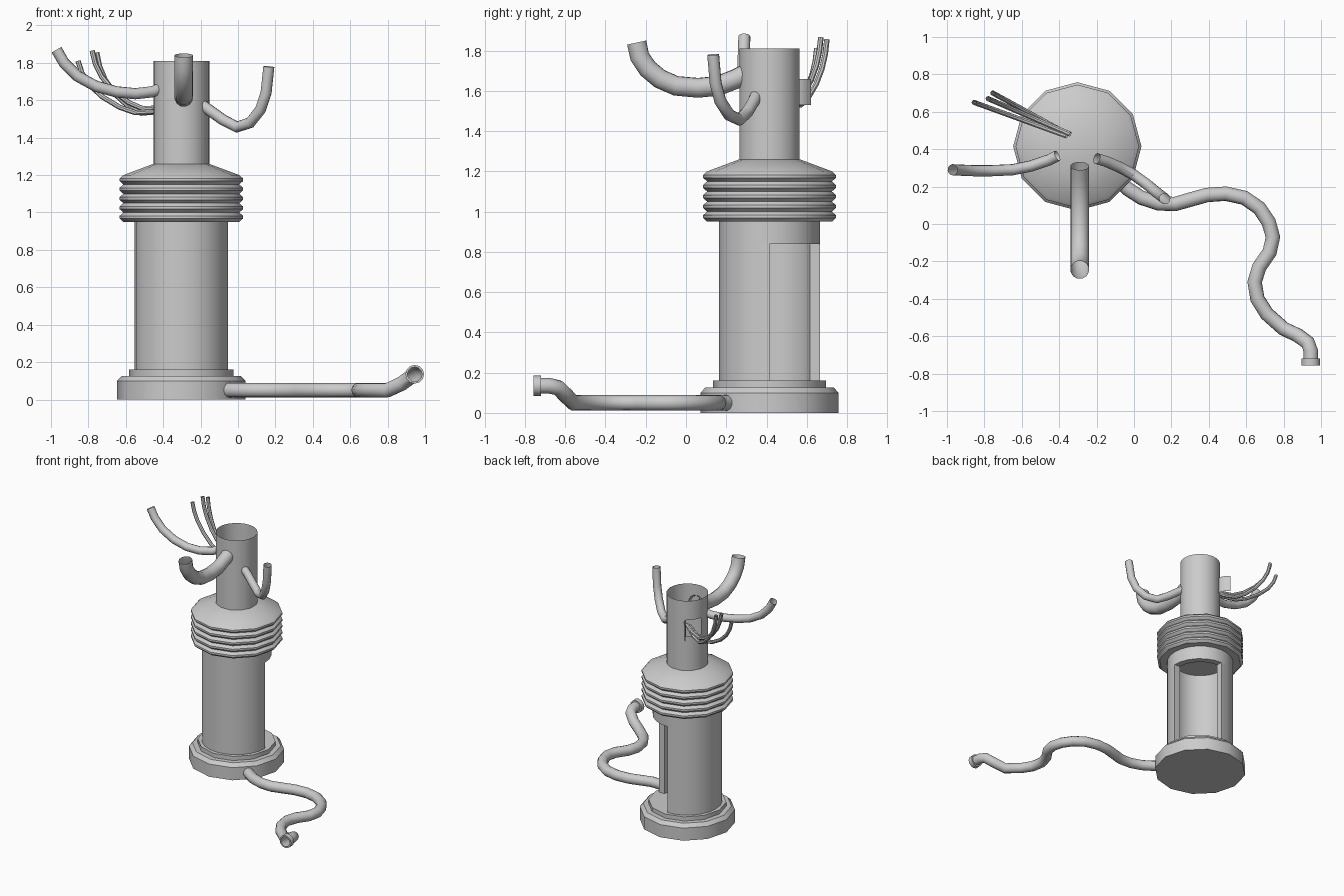
import bpy, bmesh, math
from math import sin, cos, radians
from mathutils import Vector

if "Cube" in bpy.data.objects:
    bpy.data.objects.remove(bpy.data.objects["Cube"])

CX, CY = -0.303, 0.415   # vertical axis of the machine


def finish(name, bm, normals=True):
    if normals:
        bmesh.ops.recalc_face_normals(bm, faces=bm.faces)
    me = bpy.data.meshes.new(name)
    bm.to_mesh(me)
    bm.free()
    ob = bpy.data.objects.new(name, me)
    bpy.context.collection.objects.link(ob)
    bpy.ops.object.select_all(action='DESELECT')
    ob.select_set(True)
    bpy.context.view_layer.objects.active = ob
    bpy.ops.object.shade_smooth_by_angle(angle=radians(35))
    return ob


def lathe(name, profile, sides, start=0, end=360, closed=False, cap=False, hole=None):
    """Spin (radius, z) points about the axis; hole = (row, first, last) faces left out."""
    bm = bmesh.new()
    full = end - start >= 360
    cols = []
    for i in range(sides if full else sides + 1):
        a = radians(start + (end - start) * i / sides)
        cols.append([bm.verts.new((CX + r * cos(a), CY + r * sin(a), z)) for r, z in profile])
    n = len(profile)
    for i in range(sides):
        p, q = cols[i], cols[(i + 1) % len(cols)]
        for j in range(n if closed else n - 1):
            if hole and j == hole[0] and hole[1] <= i < hole[2]:
                continue
            k = (j + 1) % n
            bm.faces.new((p[j], q[j], q[k], p[k]))
    if cap:
        bm.faces.new([c[0] for c in cols])
        bm.faces.new([c[-1] for c in cols])
    if closed and not full:
        bm.faces.new(cols[0])
        bm.faces.new(cols[-1])
    return finish(name, bm)


def tube(name, points, radius, sides=12):
    """Open round tube swept through the points."""
    pts = [Vector(p) for p in points]
    bm = bmesh.new()
    rings, prev = [], None
    side = None
    for i, p in enumerate(pts):
        t = (pts[min(i + 1, len(pts) - 1)] - pts[max(i - 1, 0)]).normalized()
        if side is None:
            side = t.cross(Vector((0.3, 0.2, 1))).normalized()
        side = (side - t * side.dot(t)).normalized()
        up = t.cross(side)
        rings.append([bm.verts.new(p + radius * (side * cos(k * math.tau / sides) + up * sin(k * math.tau / sides)))
                      for k in range(sides)])
    for a, b in zip(rings, rings[1:]):
        for k in range(sides):
            m = (k + 1) % sides
            bm.faces.new((a[k], a[m], b[m], b[k]))
    return finish(name, bm)


# Stepped base
lathe("base", [(0.343, 0), (0.343, 0.10), (0.318, 0.127), (0.28, 0.127), (0.28, 0.16)], 12, cap=True)

# Hollow body with a quarter opening towards the back right
lathe("body_wall", [(0.20, 0.16), (0.25, 0.16), (0.25, 0.84), (0.20, 0.84)], 18, 90, 360, closed=True)
lathe("body_lintel", [(0.20, 0.84), (0.25, 0.84), (0.25, 0.955), (0.20, 0.955)], 24, closed=True)

# Ribbed collar with sloped shoulder
rib = [(0.27, 0.95)]
for i in range(5):
    z = 0.95 + i * 0.05
    rib += [(0.31, z), (0.33, z + 0.018), (0.33, z + 0.032)]
rib += [(0.31, 1.20), (0.15, 1.26)]
lathe("collar", rib, 12, cap=True)

# Upper pipe with a small hatch opening, and its swung-out hatch
lathe("upper_pipe", [(0.15, 1.255), (0.15, 1.53), (0.15, 1.66), (0.15, 1.81)], 24, hole=(1, 8, 11))
bm = bmesh.new()
flap = [(-0.38, 0.543), (-0.387, 0.575), (-0.405, 0.602), (-0.43, 0.622)]
low = [bm.verts.new((x, y, 1.53)) for x, y in flap]
high = [bm.verts.new((x, y, 1.66)) for x, y in flap]
for i in range(3):
    bm.faces.new((low[i], low[i + 1], high[i + 1], high[i]))
bmesh.ops.solidify(bm, geom=bm.faces[:], thickness=0.004)
finish("hatch", bm)

# Curved arms
tube("front_arm", [(-0.29, 0.31, 1.69), (-0.29, 0.25, 1.66), (-0.29, 0.16, 1.625), (-0.29, 0.06, 1.615),
                   (-0.29, -0.05, 1.625), (-0.29, -0.13, 1.66), (-0.29, -0.19, 1.71),
                   (-0.29, -0.23, 1.77), (-0.29, -0.245, 1.84)], 0.05)
tube("right_arm", [(-0.20, 0.35, 1.58), (-0.15, 0.335, 1.545), (-0.08, 0.305, 1.495), (-0.005, 0.265, 1.457),
                   (0.065, 0.215, 1.48), (0.12, 0.17, 1.55), (0.15, 0.147, 1.64), (0.165, 0.135, 1.78)], 0.03)
tube("left_arm", [(-0.41, 0.365, 1.665), (-0.46, 0.34, 1.645), (-0.55, 0.31, 1.635), (-0.65, 0.29, 1.645),
                  (-0.76, 0.285, 1.675), (-0.86, 0.285, 1.73), (-0.93, 0.288, 1.80), (-0.97, 0.29, 1.87)], 0.03)

# Three thin wires leaving the hatch, bending up to their tips
wires = [((-0.36, 0.47, 1.585), (-0.855, 0.65, 1.81), 1.525),
         ((-0.34, 0.48, 1.59), (-0.78, 0.67, 1.865), 1.545),
         ((-0.37, 0.49, 1.57), (-0.755, 0.70, 1.855), 1.52)]
shape = [(0, 0), (0.18, 0.05), (0.38, 0.03), (0.55, 0.13), (0.74, 0.33), (0.88, 0.56), (0.96, 0.78), (1, 1)]
for n, (s, e, zlow) in enumerate(wires):
    path = [(s[0] + (e[0] - s[0]) * u, s[1] + (e[1] - s[1]) * u, zlow + (e[2] - zlow) * v) for u, v in shape]
    path[0] = s
    tube(f"wire_{n + 1}", path, 0.014, 8)

# Hose lying on the ground, lifting to its end fitting
flat = [(-0.08, 0.23), (-0.03, 0.185), (0.04, 0.14), (0.13, 0.11), (0.22, 0.107), (0.30, 0.13), (0.39, 0.155),
        (0.49, 0.162), (0.59, 0.14), (0.67, 0.085), (0.72, 0.01), (0.743, -0.07), (0.725, -0.15),
        (0.67, -0.23), (0.645, -0.31), (0.66, -0.40), (0.71, -0.48), (0.80, -0.56)]
tube("hose", [(x, y, 0.05) for x, y in flat] +
     [(0.875, -0.595, 0.085), (0.93, -0.635, 0.125), (0.945, -0.68, 0.135), (0.945, -0.755, 0.135)], 0.039)
bm = bmesh.new()
rings = []
for r, y in [(0.039, -0.72), (0.05, -0.72), (0.05, -0.757), (0.039, -0.757)]:
    rings.append([bm.verts.new((0.945 + r * cos(k * math.tau / 12), y, 0.135 + r * sin(k * math.tau / 12)))
                  for k in range(12)])
for j in range(4):
    a, b = rings[j], rings[(j + 1) % 4]
    for k in range(12):
        m = (k + 1) % 12
        bm.faces.new((a[k], a[m], b[m], b[k]))
finish("hose_fitting", bm)
